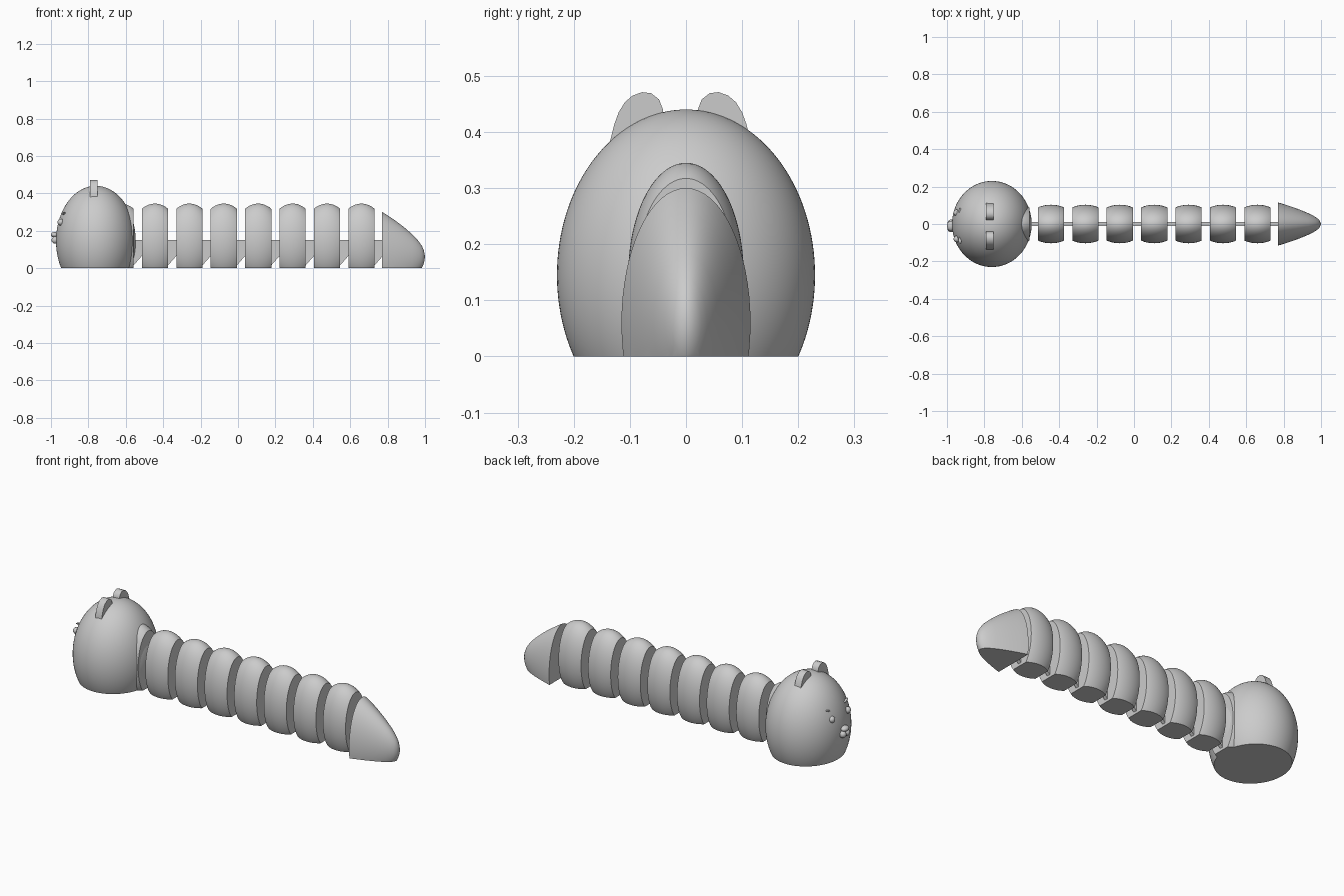
import bpy, bmesh, math
from mathutils import Vector, Matrix

cube = bpy.data.objects.get("Cube")
if cube:
    bpy.data.objects.remove(cube, do_unlink=True)

grey = bpy.data.materials.new("plain grey")
grey.use_nodes = True
COLOUR = (0.6, 0.6, 0.6, 1)
grey.diffuse_color = COLOUR
grey.node_tree.nodes["Principled BSDF"].inputs["Base Color"].default_value = COLOUR


def finish(name, bm, angle=35):
    """Turn a bmesh into a shaded, coloured object."""
    bmesh.ops.recalc_face_normals(bm, faces=bm.faces)
    mesh = bpy.data.meshes.new(name)
    bm.to_mesh(mesh)
    bm.free()
    mesh.materials.append(grey)
    ob = bpy.data.objects.new(name, mesh)
    bpy.context.collection.objects.link(ob)
    bpy.ops.object.select_all(action="DESELECT")
    ob.select_set(True)
    bpy.context.view_layer.objects.active = ob
    bpy.ops.object.shade_smooth_by_angle(angle=math.radians(angle))
    return ob


def cut(bm, point, outward):
    """Slice off everything beyond a plane and cap the hole."""
    geom = bm.verts[:] + bm.edges[:] + bm.faces[:]
    res = bmesh.ops.bisect_plane(bm, geom=geom, plane_co=point,
                                 plane_no=outward, clear_outer=True)
    edges = [e for e in res["geom_cut"] if isinstance(e, bmesh.types.BMEdge)]
    bmesh.ops.contextual_create(bm, geom=edges)


def ellipsoid(name, centre, radii, cuts=(), segs=64, rings=40, tilt=0):
    bm = bmesh.new()
    bmesh.ops.create_uvsphere(bm, u_segments=segs, v_segments=rings, radius=1)
    bm.transform(Matrix.Translation(centre) @ Matrix.Rotation(tilt, 4, "X")
                 @ Matrix.Diagonal((*radii, 1)))
    for point, outward in cuts:
        cut(bm, point, outward)
    return finish(name, bm)


def plate(name, outline, axis, start, depth):
    """Extrude a closed outline along x or y."""
    bm = bmesh.new()
    place = (lambda a, b: (start, a, b)) if axis == "x" else (lambda a, b: (a, start, b))
    face = bm.faces.new([bm.verts.new(place(a, b)) for a, b in outline])
    res = bmesh.ops.extrude_face_region(bm, geom=[face])
    shift = Vector((depth, 0, 0)) if axis == "x" else Vector((0, depth, 0))
    bmesh.ops.translate(bm, vec=shift,
                        verts=[v for v in res["geom"] if isinstance(v, bmesh.types.BMVert)])
    return finish(name, bm)


FLOOR = ((0, 0, 0), (0, 0, -1))
FACE_Y = -0.01

# Head
ellipsoid("head", (-0.76, 0, 0.145), (0.213, 0.23, 0.295), [FLOOR], 96, 64)

# Ears
ear = [(0.032, 0.38), (0.031, 0.44), (0.038, 0.458), (0.052, 0.469), (0.068, 0.471),
       (0.085, 0.465), (0.099, 0.453), (0.11, 0.435), (0.118, 0.413), (0.125, 0.385),
       (0.125, 0.36)]
for side, label in ((1, "left"), (-1, "right")):
    plate("ear_" + label, [(FACE_Y + side * y, z) for y, z in ear], "x", -0.792, 0.04)

    # Eyes, brows and cheeks
    ellipsoid("eye_" + label, (-0.947, FACE_Y + side * 0.07, 0.246),
              (0.018, 0.018, 0.018), segs=24, rings=16)
    ellipsoid("brow_" + label, (-0.93, FACE_Y + side * 0.075, 0.292),
              (0.008, 0.022, 0.005), segs=16, rings=10, tilt=side * 0.35)
    ellipsoid("cheek_" + label, (-0.977, FACE_Y + side * 0.016, 0.15),
              (0.02, 0.018, 0.019), segs=24, rings=16)

# Nose
ellipsoid("nose", (-0.98, FACE_Y, 0.178), (0.02, 0.026, 0.015), segs=24, rings=16)

# Body segments; the first one is sunk into the head as a neck
STEP, HALF = 0.184, 0.07
for i in range(8):
    x = -0.628 + i * STEP
    ellipsoid(f"body_segment_{i}" if i else "neck", (x, 0, 0.145), (0.138, 0.103, 0.2),
              [FLOOR, ((x + HALF, 0, 0), (1, 0, 0)), ((x - HALF, 0, 0), (-1, 0, 0))])

    # Thin link bridging the gap to the next part
    a, b = x + HALF - 0.02, x + STEP - HALF + 0.02
    plate(f"link_{i}", [(a, 0), (a + 0.02, 0.015), (b - 0.02, 0.065), (b, 0.08),
                        (b, 0.15), (a, 0.15)], "y", -0.01, 0.02)

# Tail: tapering rings closing to a rounded tip
bm = bmesh.new()
SIDES, X0, LENGTH = 64, 0.77, 0.23
taper = [(0, 1), (0.1, 0.945), (0.2, 0.88), (0.3, 0.815), (0.42, 0.73), (0.52, 0.655),
         (0.6, 0.59), (0.7, 0.505), (0.79, 0.42), (0.87, 0.325), (0.93, 0.24), (0.975, 0.14)]
rings = []
for t, r in taper:
    rings.append([bm.verts.new((X0 + LENGTH * t,
                                0.115 * r * math.cos(math.tau * k / SIDES),
                                0.06 + 0.24 * r * math.sin(math.tau * k / SIDES)))
                  for k in range(SIDES)])
tip = bm.verts.new((X0 + LENGTH, 0, 0.06))
for k in range(SIDES):
    n = (k + 1) % SIDES
    for lower, upper in zip(rings, rings[1:]):
        bm.faces.new((lower[k], lower[n], upper[n], upper[k]))
    bm.faces.new((rings[-1][k], rings[-1][n], tip))
bm.faces.new(rings[0])
cut(bm, *FLOOR)
finish("tail", bm)
